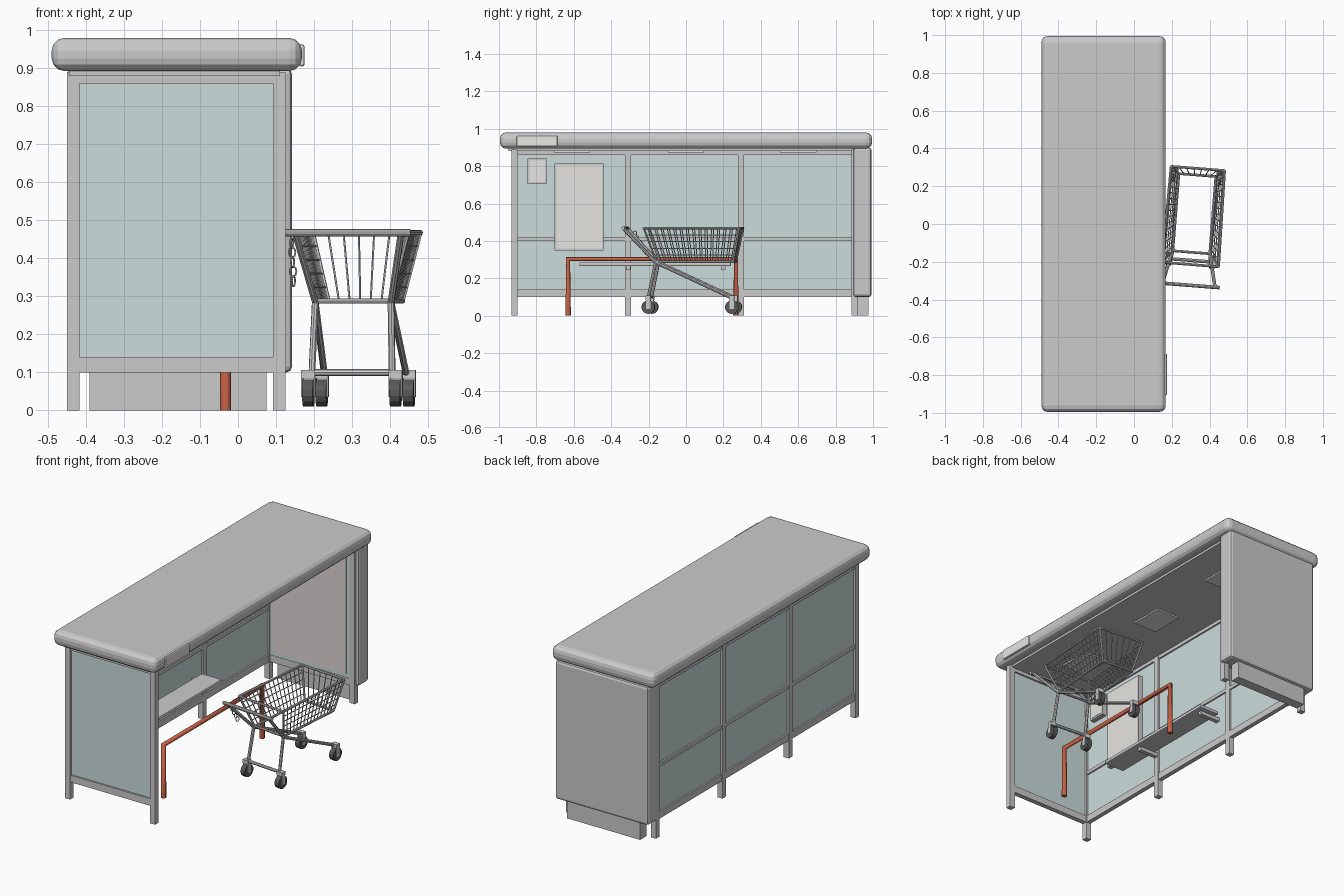
import bpy, bmesh, math
from mathutils import Vector, Matrix

if "Cube" in bpy.data.objects:
    bpy.data.objects.remove(bpy.data.objects["Cube"])


def material(name, rgb):
    m = bpy.data.materials.new(name)
    m.diffuse_color = (*rgb, 1)
    m.use_nodes = True
    m.node_tree.nodes["Principled BSDF"].inputs["Base Color"].default_value = m.diffuse_color
    return m


GLASS = material("pale_glass", (0.60, 0.72, 0.72))
RED = material("red_paint", (0.55, 0.12, 0.06))
PAPER = material("paper", (0.80, 0.79, 0.76))
PINK = material("lit_panel", (0.74, 0.68, 0.68))
DARK = material("rubber", (0.10, 0.10, 0.10))


def finish(name, bm, mat=None, matrix=None):
    me = bpy.data.meshes.new(name)
    bm.to_mesh(me)
    bm.free()
    ob = bpy.data.objects.new(name, me)
    bpy.context.collection.objects.link(ob)
    if mat:
        me.materials.append(mat)
    if matrix:
        ob.matrix_world = matrix
    return ob


def boxes(name, spans, mat=None, bevel=0, segments=2, matrix=None):
    """One object made of boxes, each given as x0, x1, y0, y1, z0, z1."""
    bm = bmesh.new()
    for x0, x1, y0, y1, z0, z1 in spans:
        place = Matrix.Translation(((x0 + x1) / 2, (y0 + y1) / 2, (z0 + z1) / 2))
        size = Matrix.Diagonal((x1 - x0, y1 - y0, z1 - z0, 1))
        bmesh.ops.create_cube(bm, size=1, matrix=place @ size)
    ob = finish(name, bm, mat, matrix)
    if bevel:
        mod = ob.modifiers.new("bevel", "BEVEL")
        mod.width, mod.segments = bevel, segments
    return ob


def rods(name, pairs, r, sides=6, mat=None, matrix=None):
    """One object made of straight round bars between point pairs."""
    bm = bmesh.new()
    for p, q in pairs:
        p, q = Vector(p), Vector(q)
        d = q - p
        m = Matrix.Translation((p + q) / 2) @ d.to_track_quat('Z', 'Y').to_matrix().to_4x4()
        bmesh.ops.create_cone(bm, cap_ends=True, segments=sides, radius1=r, radius2=r,
                              depth=d.length, matrix=m)
    return finish(name, bm, mat, matrix)


def loop(pts):
    return list(zip(pts, pts[1:] + pts[:1]))


# Roof slab, underside plate and ceiling lights
boxes("roof", [(-0.49, 0.168, -0.995, 0.995, 0.893, 0.98)], bevel=0.033, segments=3)
boxes("roof_underplate", [(-0.445, 0.11, -0.95, 0.95, 0.88, 0.905)])
boxes("ceiling_lights", [(-0.235, -0.085, y - 0.097, y + 0.097, 0.872, 0.881)
                         for y in (-0.61, 0, 0.6)], PAPER)
boxes("roof_edge_sign", [(0.16, 0.175, -0.905, -0.687, 0.905, 0.963)], PAPER, 0.006)

# Posts of the back wall and both ends
XB, XF = (-0.45, -0.417), (0.092, 0.125)
boxes("posts", [(*XB, y - 0.016, y + 0.016, 0, 0.89) for y in (-0.917, -0.31, 0.295, 0.9)]
      + [(*XF, y - 0.016, y + 0.016, 0, 0.89) for y in (-0.917, 0.9)])

# Back wall rails and glass
boxes("back_rails", [(-0.446, -0.42, -0.91, 0.9, a, b)
                     for a, b in ((0.10, 0.14), (0.40, 0.42), (0.86, 0.89))])
boxes("back_glass", [(-0.437, -0.429, a, b, c, d)
                     for a, b in ((-0.901, -0.326), (-0.294, 0.279), (0.311, 0.884))
                     for c, d in ((0.14, 0.40), (0.42, 0.86))], GLASS)

# Glazed end wall
boxes("end_rails", [(-0.42, 0.095, -0.931, -0.903, a, b) for a, b in ((0.10, 0.14), (0.86, 0.885))])
boxes("end_glass", [(-0.417, 0.092, -0.921, -0.913, 0.14, 0.86)], GLASS)

# Advertising case at the other end, with plinth and lit inner panel
boxes("advert_case", [(-0.45, 0.142, 0.895, 0.992, 0.10, 0.90)], bevel=0.015)
boxes("advert_plinth", [(-0.39, 0.075, 0.917, 0.975, 0, 0.105)])
boxes("advert_inner_frame", [(-0.417, 0.092, 0.886, 0.898, 0.10, 0.14),
                             (-0.417, 0.092, 0.886, 0.898, 0.86, 0.885)])
boxes("advert_poster_border", [(-0.417, 0.092, 0.888, 0.897, 0.14, 0.86)], GLASS)
boxes("advert_poster", [(-0.395, 0.07, 0.885, 0.89, 0.16, 0.84)], PINK)

# Notice boards on the back wall
for name, y0, y1, z0, z1 in (("large_notice", -0.703, -0.44, 0.35, 0.815),
                             ("small_notice", -0.847, -0.745, 0.705, 0.84)):
    boxes(name + "_frame", [(-0.43, -0.40, y0, y1, z0, z1)])
    t = 0.01
    boxes(name + "_sheet", [(-0.401, -0.398, y0 + t, y1 - t, z0 + t, z1 - t)], PAPER)

# Bench on wall brackets
boxes("bench", [(-0.40, -0.27, -0.57, 0.24, 0.265, 0.285)], bevel=0.005)
boxes("bench_brackets", [(-0.43, -0.30, y - 0.012, y + 0.012, 0.245, 0.267) for y in (-0.31, 0.2)])

# Red leaning rail, an octagonal tube with mitred corners
curve = bpy.data.curves.new("leaning_rail", 'CURVE')
curve.dimensions = '3D'
curve.bevel_depth, curve.bevel_resolution = 0.0145, 2
curve.use_fill_caps = True
spline = curve.splines.new('POLY')
spline.points.add(3)
for pt, (y, z) in zip(spline.points, ((-0.63, 0), (-0.63, 0.303), (0.267, 0.303), (0.267, 0))):
    pt.co = (-0.033, y, z, 1)
curve.materials.append(RED)
bpy.context.collection.objects.link(bpy.data.objects.new("leaning_rail", curve))

# Shopping trolley, built along y and turned slightly
CART = Matrix.Translation((0.315, 0, 0)) @ Matrix.Rotation(math.radians(-4.5), 4, 'Z')


def side_point(s, u, v):
    """Point on a basket side: s = side, u = rear to front, v = bottom to top."""
    low = Vector((s * 0.098, -0.15 + 0.41 * u, 0.288))
    top = Vector((s * (0.15 - 0.008 * u), -0.215 + 0.51 * u, 0.468))
    return low.lerp(top, v)


# Basket rims
rims = []
for v in (0, 1):
    rims += loop([side_point(s, u, v) for s, u in ((-1, 0), (1, 0), (1, 1), (-1, 1))])
rods("basket_rims", rims, 0.007, 8, matrix=CART)
rods("basket_corners", [(side_point(s, u, 0), side_point(s, u, 1))
                        for s in (-1, 1) for u in (0, 1)], 0.006, 6, matrix=CART)

# Basket wires: two sides and the front end
wires = []
for s in (-1, 1):
    wires += [(side_point(s, i / 15, 0), side_point(s, i / 15, 1)) for i in range(1, 15)]
    wires += [(side_point(s, 0, k / 5), side_point(s, 1, k / 5)) for k in range(1, 5)]
for i in range(1, 7):
    wires.append(tuple(side_point(-1, 1, v).lerp(side_point(1, 1, v), i / 7) for v in (0, 1)))
rods("basket_wires", wires, 0.0028, 5, matrix=CART)

# Handle, arms and legs
HY, HZ = -0.325, 0.467
rods("trolley_handle", [((-0.165, HY, HZ), (0.165, HY, HZ))], 0.010, 10, matrix=CART)
frame = []
for s in (-1, 1):
    knee = (s * 0.1, -0.155, 0.285)
    frame += [((s * 0.14, HY, HZ), knee),
              (knee, (s * 0.106, -0.195, 0.09)),
              (knee, (s * 0.108, 0.255, 0.095))]
frame.append(((-0.106, -0.193, 0.1), (0.106, -0.193, 0.1)))
rods("trolley_frame", frame, 0.009, 8, matrix=CART)

# Castors
spots = [(s * 0.115, y) for s in (-1, 1) for y in (-0.193, 0.255)]
rods("castor_wheels", [((x - 0.014, y, 0.046), (x + 0.014, y, 0.046)) for x, y in spots],
     0.036, 14, DARK, CART)
boxes("castor_forks", [(x + a, x + a + 0.004, y - 0.012, y + 0.012, 0.035, 0.105)
                       for x, y in spots for a in (-0.018, 0.014)]
      + [(x - 0.018, x + 0.018, y - 0.014, y + 0.014, 0.084, 0.107) for x, y in spots], matrix=CART)

# Deposit chain hanging by the handle
links = []
for i in range(5):
    c = Vector((-0.152, -0.285 + 0.015 * i, 0.44 - 0.025 * i))
    ring = []
    for k in range(8):
        a = k * math.pi / 4
        flat = 0.009 * math.cos(a)
        ring.append(c + Vector((flat if i % 2 else 0.4 * flat, 0 if i % 2 else flat,
                                0.014 * math.sin(a))))
    links += loop(ring)
rods("deposit_chain", links, 0.0025, 5, matrix=CART)
